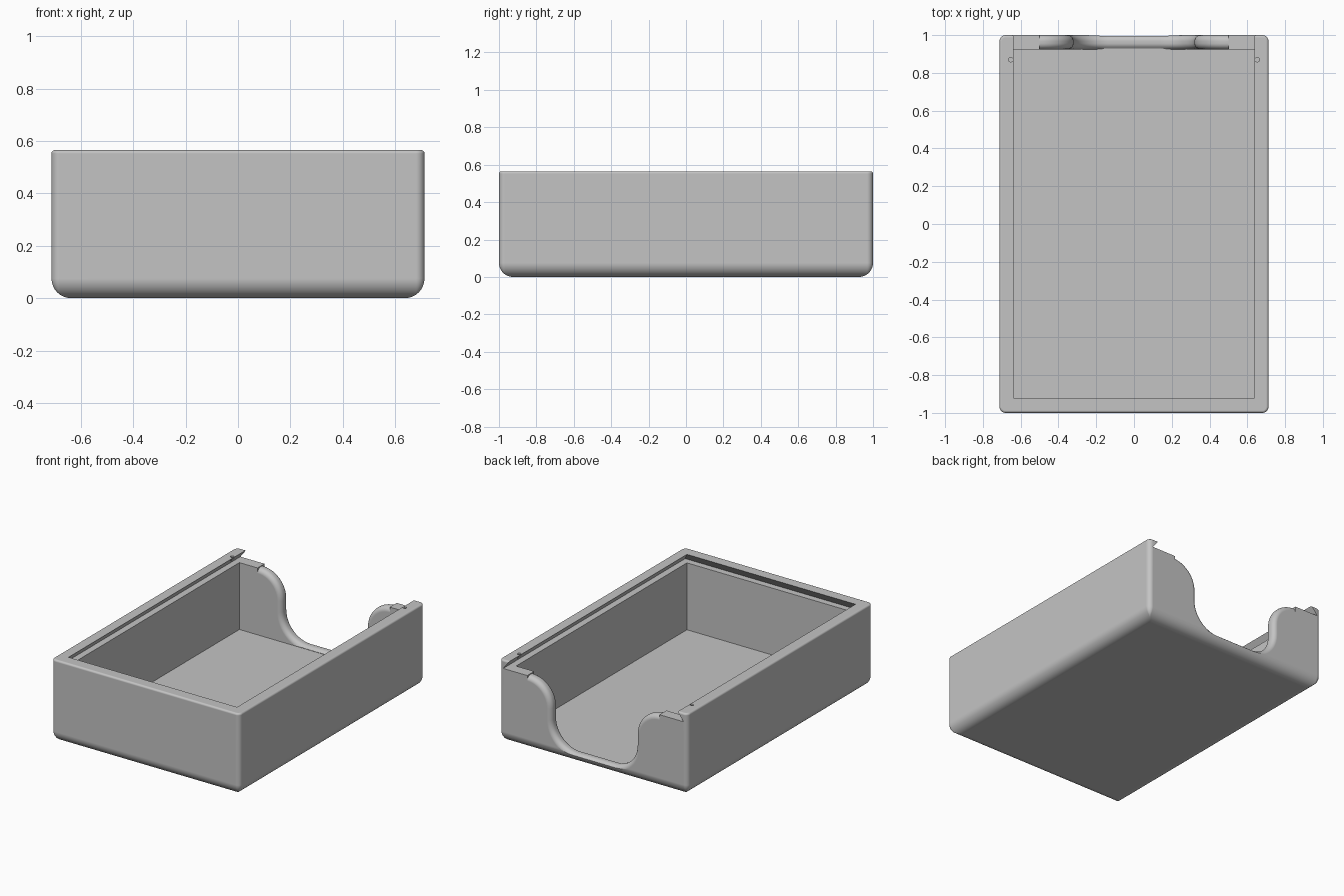
import bpy, bmesh, math

if "Cube" in bpy.data.objects:
    bpy.data.objects.remove(bpy.data.objects["Cube"], do_unlink=True)

HX, HY, TOP = 0.712, 1.0, 0.565      # outer half sizes and height
IN_X, IN_Y0, IN_Y1 = 0.637, -0.92, 0.925   # cavity
FLOOR, LEDGE = 0.05, 0.507
UNDERCUT = 0.045

grey = bpy.data.materials.new("plain grey")
grey.use_nodes = True
colour = (0.55, 0.55, 0.55, 1)
grey.diffuse_color = colour
grey.node_tree.nodes["Principled BSDF"].inputs["Base Color"].default_value = colour


def loft(name, rings):
    """Closed solid through rings that share a point count."""
    bm = bmesh.new()
    loops = [[bm.verts.new(p) for p in ring] for ring in rings]
    n = len(loops[0])
    for a, b in zip(loops, loops[1:]):
        for i in range(n):
            j = (i + 1) % n
            bm.faces.new((a[i], a[j], b[j], b[i]))
    bm.faces.new(loops[0][::-1])
    bm.faces.new(loops[-1])
    bmesh.ops.recalc_face_normals(bm, faces=bm.faces)
    mesh = bpy.data.meshes.new(name)
    bm.to_mesh(mesh)
    bm.free()
    mesh.materials.append(grey)
    obj = bpy.data.objects.new(name, mesh)
    bpy.context.collection.objects.link(obj)
    return obj


def rounded_rect(inset, z, radius=0.032, steps=6):
    r = max(radius - inset, 0.006)
    pts = []
    for k, (sx, sy) in enumerate(((1, 1), (-1, 1), (-1, -1), (1, -1))):
        cx, cy = sx * (HX - inset - r), sy * (HY - inset - r)
        for i in range(steps + 1):
            a = math.pi / 2 * (k + i / steps)
            pts.append((cx + r * math.cos(a), cy + r * math.sin(a), z))
    return pts


def rect(hx, y0, y1, z):
    return [(hx, y0, z), (hx, y1, z), (-hx, y1, z), (-hx, y0, z)]


def cut(target, cutter):
    mod = target.modifiers.new("cut", "BOOLEAN")
    mod.operation = "DIFFERENCE"
    mod.solver = "EXACT"
    mod.object = cutter
    bpy.context.view_layer.objects.active = target
    bpy.ops.object.modifier_apply(modifier=mod.name)
    bpy.data.objects.remove(cutter, do_unlink=True)


# Outer block: wide round at the bottom, small round at the top
rings = []
for radius, centre, start in ((0.075, 0.075, -90), (0.013, TOP - 0.013, 0)):
    for i in range(9):
        a = math.radians(start + 90 * i / 8)
        rings.append(rounded_rect(radius * (1 - math.cos(a)), centre + radius * math.sin(a)))
box = loft("box_tray", rings)

# Inner cavity
cut(box, loft("cavity_cutter", [rect(IN_X, IN_Y0, IN_Y1, z) for z in (FLOOR, LEDGE + 0.02)]))

# Dovetail slot for a sliding lid, open at the back
cut(box, loft("lid_slot_cutter", [
    rect(IN_X + UNDERCUT, IN_Y0 - UNDERCUT, HY + 0.1, LEDGE),
    rect(IN_X, IN_Y0, HY + 0.1, TOP),
    rect(IN_X - 0.02, IN_Y0 + 0.02, HY + 0.1, TOP + 0.04)]))

# Finger cutout in the back wall, an S-curve on each side with rounded rims
R, OUT_X, HIGH, LOW = 0.18, 0.5, 0.502, 0.066


def cutout_ring(y, o):
    half = [(OUT_X, TOP + 0.05)]
    for i in range(13):
        a = math.pi / 2 * (1 + i / 12)
        half.append((OUT_X + (R - o) * math.cos(a), HIGH - R + (R - o) * math.sin(a)))
    for i in range(13):
        a = -math.pi / 2 * i / 12
        half.append((OUT_X - 2 * R + (R + o) * math.cos(a),
                     max(FLOOR + 0.002, LOW + R + (R + o) * math.sin(a))))
    return [(x, y, z) for x, z in half] + [(-x, y, z) for x, z in reversed(half)]


ROUND = 0.032
rim = []
for i in range(8):
    a = math.pi / 2 * i / 7
    rim.append((ROUND * (1 - math.cos(a)), ROUND * (1 - math.sin(a))))
rings = [cutout_ring(IN_Y1 - 0.03, ROUND)]
rings += [cutout_ring(IN_Y1 + t, o) for t, o in rim]
rings += [cutout_ring(HY - t, o) for t, o in reversed(rim)]
rings.append(cutout_ring(HY + 0.03, ROUND))
cut(box, loft("finger_cutout_cutter", rings))

# Small catch holes in the side lips
for side in (-1, 1):
    circle = [(math.cos(math.tau * i / 16) * 0.012 + side * 0.652,
               math.sin(math.tau * i / 16) * 0.012 + 0.87) for i in range(16)]
    cut(box, loft("catch_cutter", [[(x, y, z) for x, y in circle]
                                   for z in (LEDGE + 0.015, TOP + 0.03)]))

# Smooth rounds with crisp edges
bpy.ops.object.select_all(action="DESELECT")
box.select_set(True)
bpy.context.view_layer.objects.active = box
bpy.ops.object.shade_smooth_by_angle(angle=math.radians(30))
weighted = box.modifiers.new("flat_face_shading", "WEIGHTED_NORMAL")
weighted.keep_sharp = True
